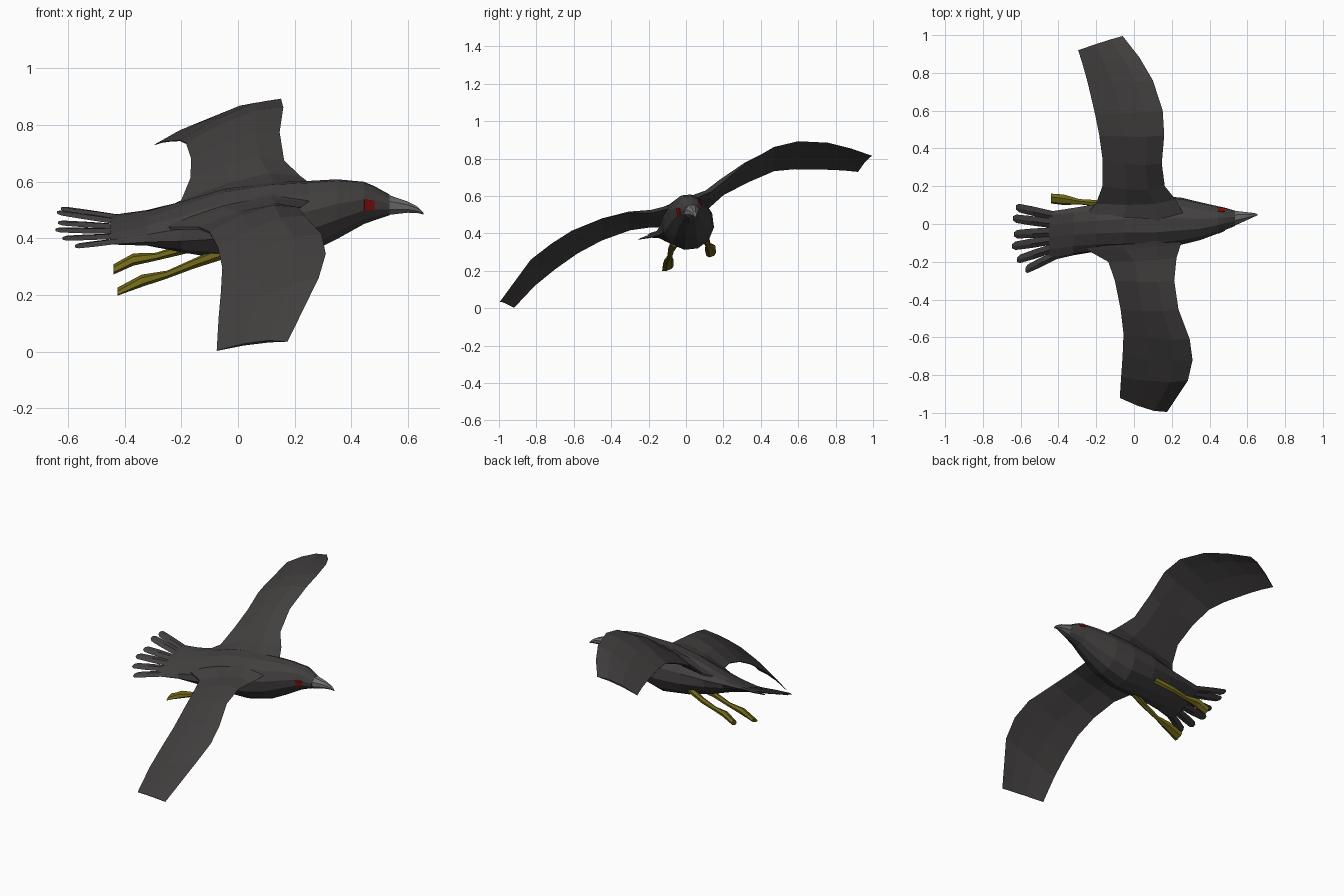
import bpy, bmesh, math
from mathutils import Vector

ROLL = 0.38  # the bird banks: +y side is higher
SIDE = Vector((0, math.cos(ROLL), math.sin(ROLL)))
UP = Vector((0, -math.sin(ROLL), math.cos(ROLL)))


def material(name, rgb):
    m = bpy.data.materials.new(name)
    m.diffuse_color = (*rgb, 1)
    return m


PLUMAGE = material("plumage", (0.055, 0.05, 0.05))
HORN = material("horn", (0.16, 0.16, 0.16))
YELLOW = material("yellow_skin", (0.16, 0.135, 0.01))
RED = material("red", (0.22, 0.004, 0.004))


def loft(name, rings, mat):
    """Skin a list of equal-length point rings and cap both ends."""
    bm = bmesh.new()
    vs = [[bm.verts.new(p) for p in r] for r in rings]
    n = len(vs[0])
    for a, b in zip(vs, vs[1:]):
        for i in range(n):
            j = (i + 1) % n
            bm.faces.new((a[i], a[j], b[j], b[i]))
    bm.faces.new(vs[0])
    bm.faces.new(vs[-1])
    bmesh.ops.recalc_face_normals(bm, faces=bm.faces)
    me = bpy.data.meshes.new(name)
    bm.to_mesh(me)
    bm.free()
    me.materials.append(mat)
    ob = bpy.data.objects.new(name, me)
    bpy.context.collection.objects.link(ob)
    return ob


def ring(x, y, z, hw, hh, n=12, start=0.0):
    """Rolled elliptical cross-section across the body axis."""
    c = Vector((x, y, z))
    return [c + SIDE * hw * math.cos(start + math.tau * i / n)
            + UP * hh * math.sin(start + math.tau * i / n) for i in range(n)]


# Body: tail root to face
body = [ring(*s) for s in (
    (-0.45, -0.065, 0.430, 0.140, 0.014),
    (-0.32, -0.040, 0.437, 0.135, 0.042),
    (-0.20, -0.020, 0.440, 0.135, 0.080),
    (-0.05, 0.000, 0.450, 0.140, 0.122),
    (0.12, 0.010, 0.455, 0.140, 0.145),
    (0.25, 0.015, 0.475, 0.125, 0.130),
    (0.35, 0.015, 0.503, 0.100, 0.108),
    (0.445, 0.022, 0.525, 0.072, 0.076),
    (0.48, 0.027, 0.524, 0.060, 0.062),
    (0.535, 0.030, 0.518, 0.042, 0.036))]
loft("body", body, PLUMAGE)

# Beak
loft("beak", [ring(*s, n=8) for s in (
    (0.53, 0.030, 0.518, 0.043, 0.037),
    (0.60, 0.042, 0.510, 0.022, 0.021),
    (0.635, 0.048, 0.500, 0.011, 0.012),
    (0.655, 0.050, 0.487, 0.003, 0.003))], HORN)

# Eyes: thin plates laid over one face on each side of the head
for name, i, j in (("eye_far", 0, 1), ("eye_near", 5, 6)):
    quad = [body[7][i], body[7][j], body[8][j], body[8][i]]
    mid = sum(quad, Vector()) / 4
    out = (quad[1] - quad[0]).cross(quad[3] - quad[0]).normalized()
    if out.dot(mid - Vector((0.46, 0.024, 0.525))) < 0:
        out = -out
    loft(name, [[p - out * 0.003 for p in quad], [p + out * 0.003 for p in quad]], RED)

# Wings: one continuous span, each station is leading edge + trailing edge
stations = [
    (0.175, -0.995, 0.035, -0.075, -0.92, 0.003),
    (0.285, -0.83, 0.260, -0.068, -0.81, 0.12),
    (0.310, -0.72, 0.345, -0.060, -0.70, 0.21),
    (0.295, -0.61, 0.415, -0.055, -0.58, 0.295),
    (0.235, -0.45, 0.480, -0.070, -0.45, 0.365),
    (0.213, -0.30, 0.510, -0.100, -0.30, 0.42),
    (0.225, -0.18, 0.510, -0.135, -0.20, 0.435),
    (0.250, -0.10, 0.530, -0.240, -0.14, 0.435),
    (0.280, 0.02, 0.575, -0.300, 0.00, 0.48),
    (0.220, 0.13, 0.620, -0.200, 0.11, 0.53),
    (0.163, 0.20, 0.675, -0.167, 0.20, 0.61),
    (0.147, 0.32, 0.775, -0.165, 0.34, 0.68),
    (0.160, 0.47, 0.862, -0.183, 0.47, 0.735),
    (0.152, 0.60, 0.893, -0.205, 0.58, 0.745),
    (0.100, 0.76, 0.885, -0.245, 0.75, 0.742),
    (0.030, 0.88, 0.855, -0.270, 0.84, 0.738),
    (-0.060, 0.995, 0.815, -0.295, 0.92, 0.73)]
edges = [(Vector(s[:3]), Vector(s[3:])) for s in stations]
mids = [(a + b) / 2 for a, b in edges]
wing = []
for k, (lead, trail) in enumerate(edges):
    span = mids[min(k + 1, len(mids) - 1)] - mids[max(k - 1, 0)]
    up = (lead - trail).cross(span).normalized()
    thick = 0.010 + 0.05 * (1 - min(1, abs(mids[k].y))) ** 2
    wing.append([lead.lerp(trail, f) + up * (c + d * thick) for f, c, d in (
        (0, 0, 0), (0.25, 0.014, 0.5), (0.6, 0.014, 0.4), (1, 0, 0.1),
        (1, 0, -0.1), (0.6, 0.014, -0.5), (0.25, 0.014, -0.6))])
loft("wings", wing, PLUMAGE)

# Tail feathers: narrow blades fanned across the rolled tail plane
tips = [(-0.625, 0.088, 0.505), (-0.64, 0.030, 0.492), (-0.635, -0.055, 0.455),
        (-0.645, -0.118, 0.430), (-0.62, -0.190, 0.400), (-0.575, -0.243, 0.372)]
for k, tip in enumerate(tips):
    root = Vector((-0.40, -0.06, 0.432)) + SIDE * (0.105 - 0.042 * k)
    tip = Vector(tip)
    blade = []
    for t, w, h in ((0, 0.026, 0.010), (0.6, 0.027, 0.008), (0.93, 0.024, 0.004), (1, 0.012, 0.003)):
        c = root.lerp(tip, t)
        blade.append([c + SIDE * w * a + UP * h * b
                      for a, b in ((1, 0), (0, 1), (-1, 0), (0, -1))])
    loft(f"tail_feather_{k + 1}", blade, PLUMAGE)

# Legs trailing back, widening into flat feet: x, y, z, half width, half height
legs = {
    "leg_far": [(-0.06, 0.075, 0.400, 0.022, 0.022), (-0.20, 0.110, 0.360, 0.018, 0.018),
                (-0.29, 0.118, 0.335, 0.015, 0.014), (-0.37, 0.128, 0.325, 0.030, 0.020),
                (-0.44, 0.135, 0.290, 0.028, 0.016)],
    "leg_near": [(-0.05, -0.060, 0.350, 0.022, 0.024), (-0.15, -0.080, 0.313, 0.018, 0.018),
                 (-0.25, -0.088, 0.272, 0.014, 0.014), (-0.34, -0.095, 0.250, 0.030, 0.020),
                 (-0.425, -0.097, 0.212, 0.033, 0.010)]}
for name, path in legs.items():
    loft(name, [ring(*s, n=6) for s in path], YELLOW)
